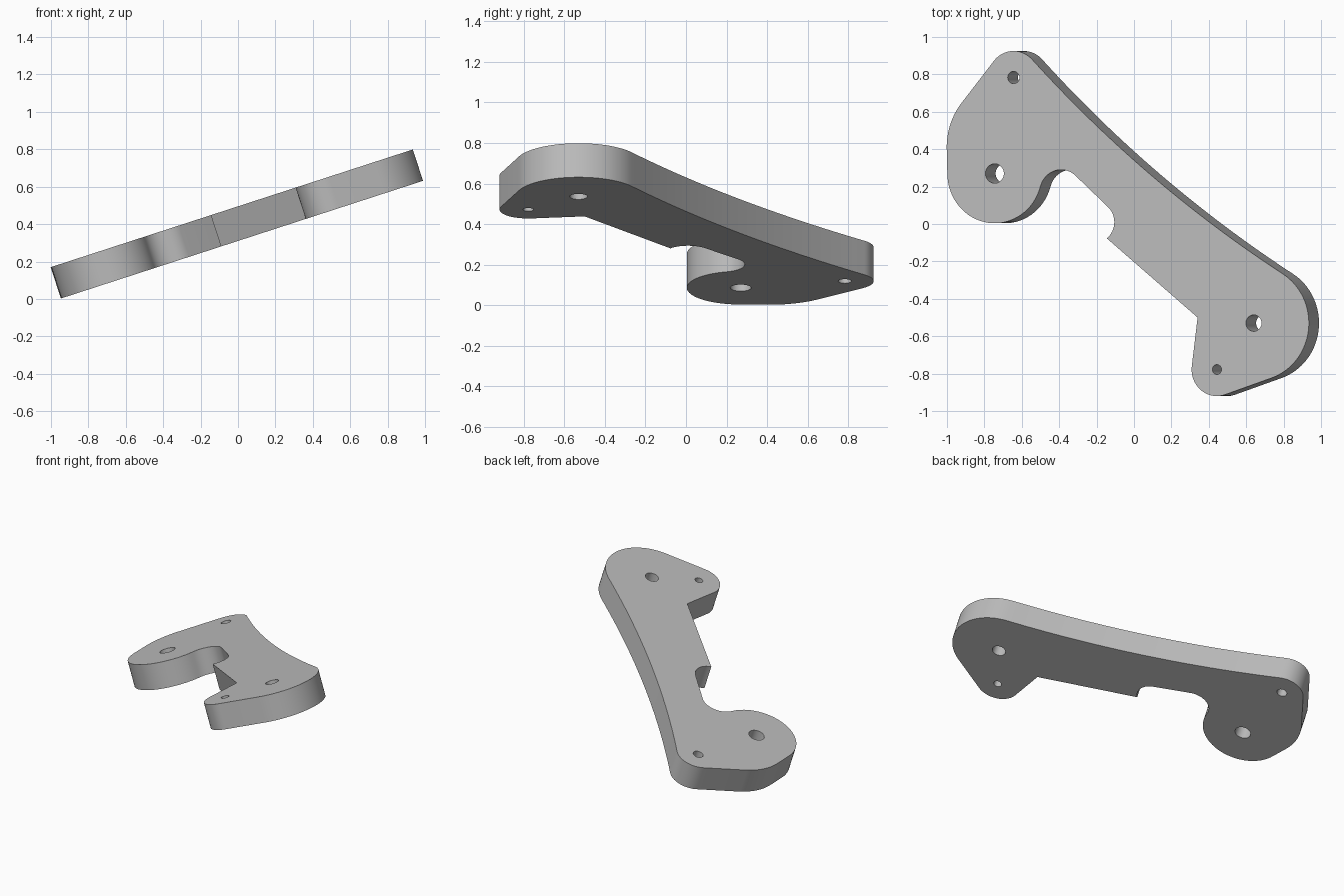
import bpy, bmesh, math
from mathutils import Vector

cube = bpy.data.objects.get("Cube")
if cube:
    bpy.data.objects.remove(cube)

TILT = math.radians(18)
THICK = 0.176


def flat(x, y):
    """Plan position to a position in the plane of the tilted plate."""
    return Vector((x / math.cos(TILT), y))


def arc(centre, r, start, end, n=20):
    c = flat(*centre)
    angles = [math.radians(start + (end - start) * i / n) for i in range(n + 1)]
    return [c + Vector((math.cos(a), math.sin(a))) * r for a in angles]


def sagged(a, b, sag, n=28):
    """Shallow curve between a and b, ends left out."""
    chord = b - a
    mid = (a + b) / 2 + Vector((chord.y, -chord.x)).normalized() * 2 * sag
    ts = [i / n for i in range(1, n)]
    return [a * (1 - t) ** 2 + mid * 2 * t * (1 - t) + b * t * t for t in ts]


# Bolt hole centres; the rounded corners share them
upper_tip, lobe = (-0.644, 0.783), (-0.745, 0.27)
lower_tip, heel = (0.443, -0.778), (0.64, -0.53)

# Outline, counterclockwise
outline = arc(upper_tip, 0.142, 43.4, 143)
outline += arc((-0.64, 0.41), 0.38, 143, 180)
outline += arc(lobe, 0.266, 180, 345, 32)
outline += arc((-0.39, 0.17), 0.12, 165, 49)[1:]      # fillet beside the lobe
outline += arc((-0.21, 0.01), 0.11, 49, -52)          # hooked notch
outline.append(flat(0.34, -0.5))
outline += arc(lower_tip, 0.142, 173, 289)
outline += arc(heel, 0.31, 289, 418, 32)
outline += sagged(outline[-1], outline[0], -0.058 * -1 * -1)

holes = [arc(c, r, 0, 345, 23) for c, r in
         ((upper_tip, 0.033), (lobe, 0.052), (lower_tip, 0.026), (heel, 0.044))]

# Extruded plate with holes
curve = bpy.data.curves.new("bracket_plate", "CURVE")
curve.dimensions = "2D"
curve.fill_mode = "BOTH"
curve.extrude = THICK / 2
for loop in [outline] + holes:
    spline = curve.splines.new("POLY")
    spline.points.add(len(loop) - 1)
    for point, p in zip(spline.points, loop):
        point.co = (p.x, p.y, 0, 1)
    spline.use_cyclic_u = True

plate = bpy.data.objects.new("bracket_plate", curve)
bpy.context.collection.objects.link(plate)
plate.rotation_euler.y = -TILT
plate.location = (math.sin(TILT) * THICK / 2, 0, 0.495 - math.cos(TILT) * THICK / 2)

bpy.ops.object.select_all(action="DESELECT")
plate.select_set(True)
bpy.context.view_layer.objects.active = plate
bpy.ops.object.convert(target="MESH")
plate = bpy.context.object

# Weld caps to walls
bm = bmesh.new()
bm.from_mesh(plate.data)
bmesh.ops.remove_doubles(bm, verts=bm.verts, dist=0.0005)
bmesh.ops.recalc_face_normals(bm, faces=bm.faces)
bm.to_mesh(plate.data)
bm.free()
bpy.ops.object.shade_smooth_by_angle(angle=math.radians(30))

# Grey material
grey = bpy.data.materials.new("plain_grey")
grey.use_nodes = True
colour = (0.5, 0.5, 0.5, 1)
grey.diffuse_color = colour
grey.node_tree.nodes["Principled BSDF"].inputs["Base Color"].default_value = colour
plate.data.materials.clear()
plate.data.materials.append(grey)
